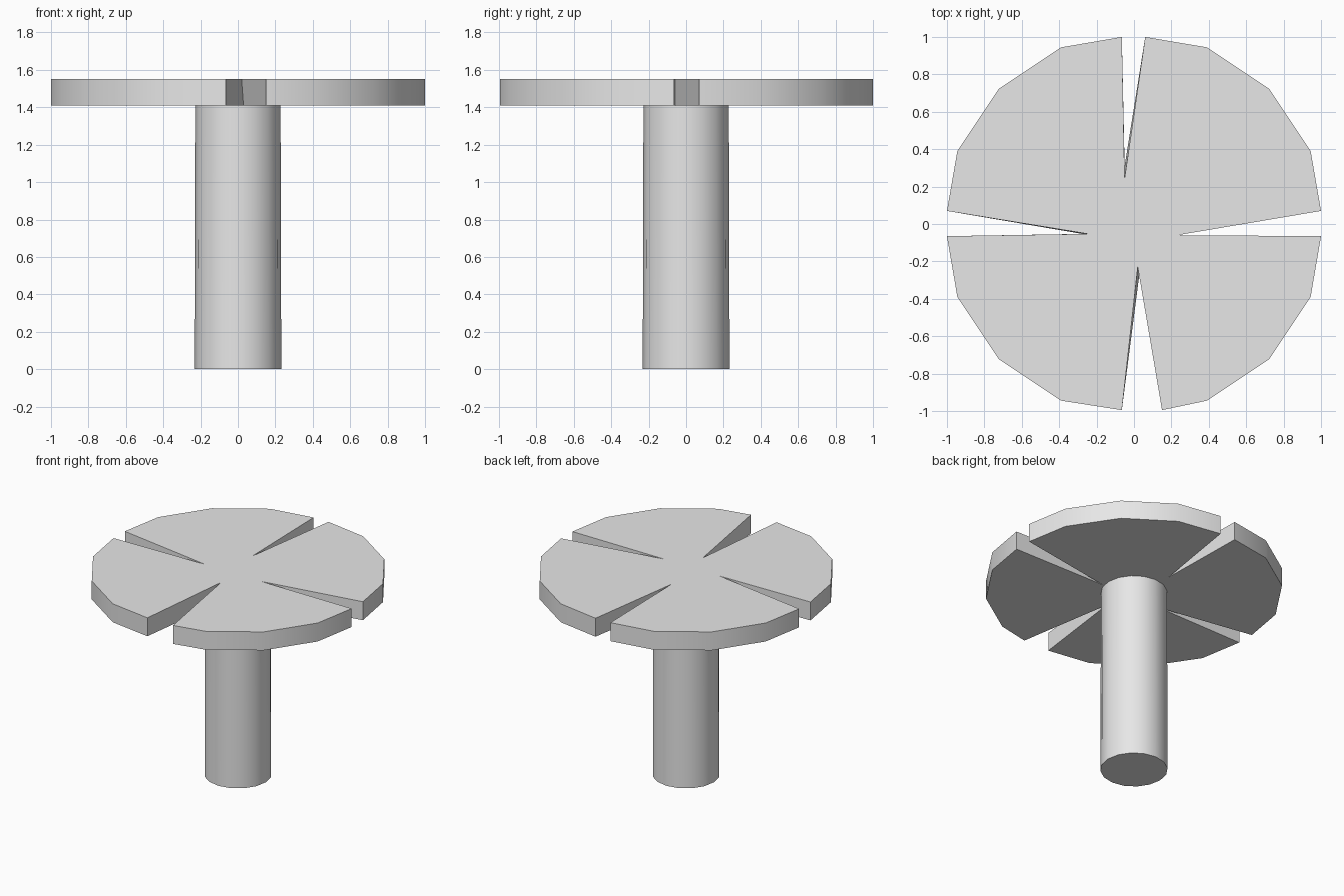
import bpy
import bmesh
import math

cube = bpy.data.objects.get("Cube")
if cube:
    bpy.data.objects.remove(cube, do_unlink=True)

grey = bpy.data.materials.new("light_grey")
grey.use_nodes = True
grey.diffuse_color = (0.8, 0.8, 0.8, 1)
grey.node_tree.nodes["Principled BSDF"].inputs["Base Color"].default_value = (0.8, 0.8, 0.8, 1)


def loft(name, low, high, z0, z1):
    """Closed solid between two matching outlines."""
    bm = bmesh.new()
    a = [bm.verts.new((x, y, z0)) for x, y in low]
    b = [bm.verts.new((x, y, z1)) for x, y in high]
    n = len(a)
    for i in range(n):
        j = (i + 1) % n
        bm.faces.new((a[i], a[j], b[j], b[i]))
    bm.faces.new(b)
    bm.faces.new(a[::-1])
    bmesh.ops.recalc_face_normals(bm, faces=bm.faces[:])
    mesh = bpy.data.meshes.new(name)
    bm.to_mesh(mesh)
    bm.free()
    mesh.materials.append(grey)
    obj = bpy.data.objects.new(name, mesh)
    bpy.context.collection.objects.link(obj)
    bpy.ops.object.select_all(action="DESELECT")
    obj.select_set(True)
    bpy.context.view_layer.objects.active = obj
    bpy.ops.object.shade_smooth_by_angle(angle=math.radians(30))
    return obj


def ring(radius, sides=16):
    return [(radius * math.cos(math.tau * i / sides), radius * math.sin(math.tau * i / sides))
            for i in range(sides)]


# Notches counter-clockwise from +x: first lip, lower tip, upper tip, second lip
notches = [
    ((1, -0.065), (0.23, -0.06), (0.23, -0.06), (1, 0.07)),
    ((0.06, 1), (-0.05, 0.31), (-0.05, 0.245), (-0.065, 1)),
    ((-1, 0.07), (-0.275, -0.053), (-0.245, -0.053), (-1, -0.065)),
    ((-0.065, -0.995), (0.03, -0.26), (0.02, -0.23), (0.15, -0.995)),
]

# Slotted disc: each notch is followed by three rim corners
rim = ring(1.022)
low, high = [], []
for q, (lip_a, tip_low, tip_high, lip_b) in enumerate(notches):
    corners = rim[q * 4 + 1:q * 4 + 4]
    low += [lip_a, tip_low, lip_b] + corners
    high += [lip_a, tip_high, lip_b] + corners
loft("slotted_disc", low, high, 1.41, 1.55)

# Slightly tapered stem
loft("stem", ring(0.232), ring(0.228), 0, 1.41)
